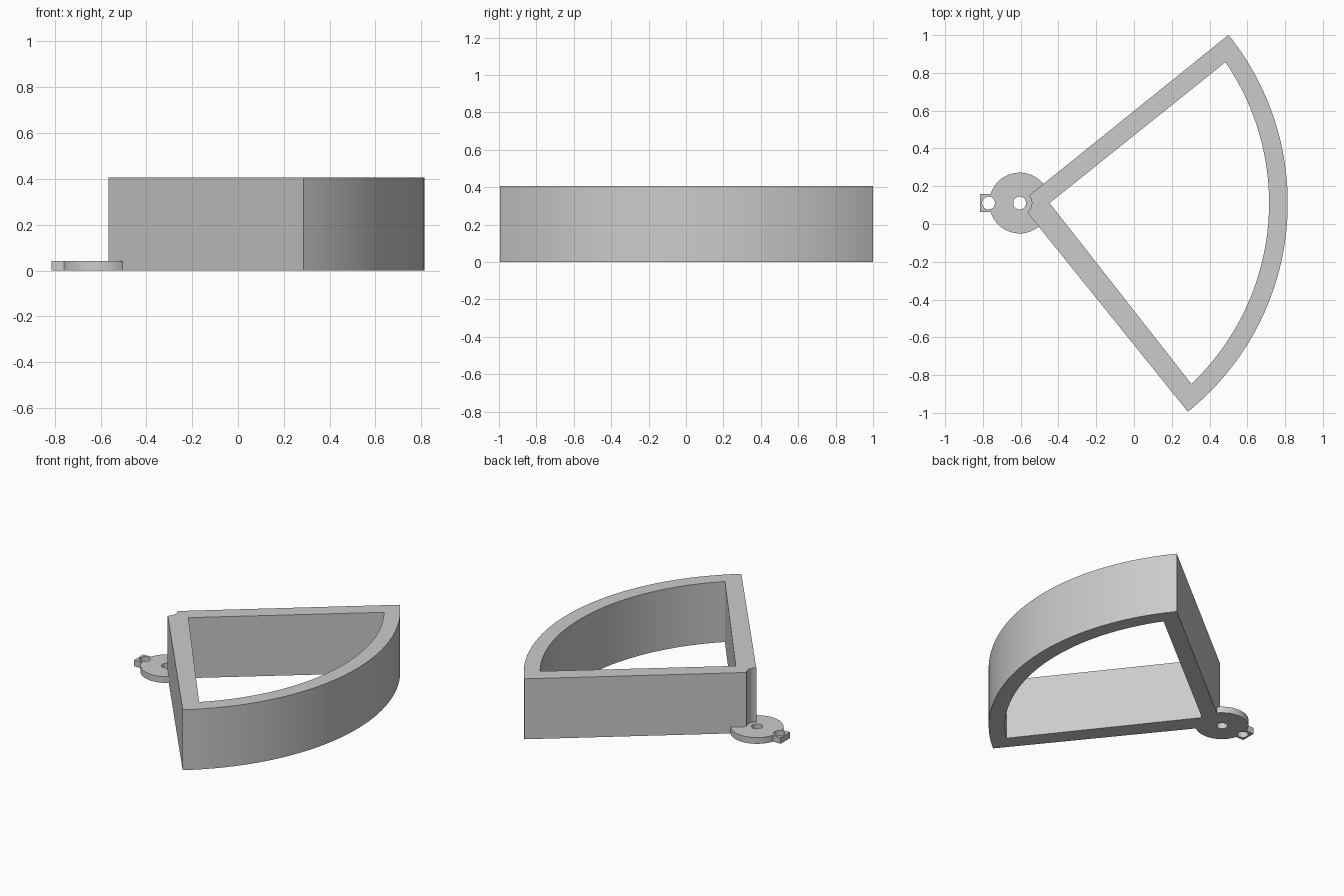
import bpy, bmesh, math
from mathutils import Vector

if "Cube" in bpy.data.objects:
    bpy.data.objects.remove(bpy.data.objects["Cube"])

# One plain grey for everything
grey = bpy.data.materials.new("plain grey")
grey.use_nodes = True
grey.diffuse_color = (0.6, 0.6, 0.6, 1)
grey.node_tree.nodes["Principled BSDF"].inputs["Base Color"].default_value = (0.6, 0.6, 0.6, 1)

PIVOT = Vector((-0.605, 0.111))
START, END = math.radians(-51.15), math.radians(38.85)
HEIGHT, PLATE, MARGIN = 0.406, 0.042, 0.1


def arc(center, radius, a0, a1, steps):
    """Points along an arc, both ends included."""
    return [center + radius * Vector((math.cos(a0 + (a1 - a0) * i / steps),
                                      math.sin(a0 + (a1 - a0) * i / steps)))
            for i in range(steps + 1)]


def circle(center, radius, steps=64):
    return arc(center, radius, 0, 2 * math.pi, steps)[:-1]


def prism(name, outline, z0, z1):
    """Extrude a counter-clockwise outline upwards."""
    bm = bmesh.new()
    base = bm.faces.new([bm.verts.new((p.x, p.y, z0)) for p in outline])
    top = bmesh.ops.extrude_face_region(bm, geom=[base])["geom"]
    bmesh.ops.translate(bm, vec=(0, 0, z1 - z0),
                        verts=[g for g in top if isinstance(g, bmesh.types.BMVert)])
    bmesh.ops.recalc_face_normals(bm, faces=bm.faces)
    mesh = bpy.data.meshes.new(name)
    bm.to_mesh(mesh)
    bm.free()
    mesh.materials.append(grey)
    obj = bpy.data.objects.new(name, mesh)
    bpy.context.collection.objects.link(obj)
    return obj


def combine(obj, tool, operation):
    """Apply a boolean and discard the helper solid."""
    mod = obj.modifiers.new("combine", "BOOLEAN")
    mod.operation, mod.object, mod.solver = operation, tool, "EXACT"
    graph = bpy.context.evaluated_depsgraph_get()
    result = bpy.data.meshes.new_from_object(obj.evaluated_get(graph))
    obj.modifiers.clear()
    obj.data = result
    bpy.data.objects.remove(tool)


# Sector frame: notched outer sector with a smaller sector cut through it
outer = (arc(PIVOT, 1.419, START, END, 64)
         + arc(PIVOT, 0.064, END, START, 16))
inner = (arc(PIVOT, 1.32, math.radians(-46.5), math.radians(34.4), 64)
         + [Vector((-0.447, 0.111))])
frame = prism("sector_frame", outer, 0, HEIGHT)
combine(frame, prism("opening_cutter", inner, -MARGIN, HEIGHT + MARGIN), "DIFFERENCE")

# Hinge plate: round disc with a square tab, fitted around the frame corner
plate = prism("hinge_plate", circle(PIVOT, 0.161), 0, PLATE)
tab = [Vector(p) for p in ((-0.815, 0.063), (-0.7, 0.063), (-0.7, 0.16), (-0.815, 0.16))]
combine(plate, prism("tab", tab, 0, PLATE), "UNION")
combine(plate, prism("corner_cutter", outer, -MARGIN, HEIGHT), "DIFFERENCE")

# Pin holes through the disc and the tab
for x in (PIVOT.x, -0.77):
    hole = circle(Vector((x, PIVOT.y)), 0.034, 32)
    combine(plate, prism("hole_cutter", hole, -MARGIN, HEIGHT), "DIFFERENCE")

# Smooth the curved walls, keep the corners sharp
for obj in (frame, plate):
    bpy.ops.object.select_all(action="DESELECT")
    obj.select_set(True)
    bpy.context.view_layer.objects.active = obj
    bpy.ops.object.shade_smooth_by_angle(angle=math.radians(30))
